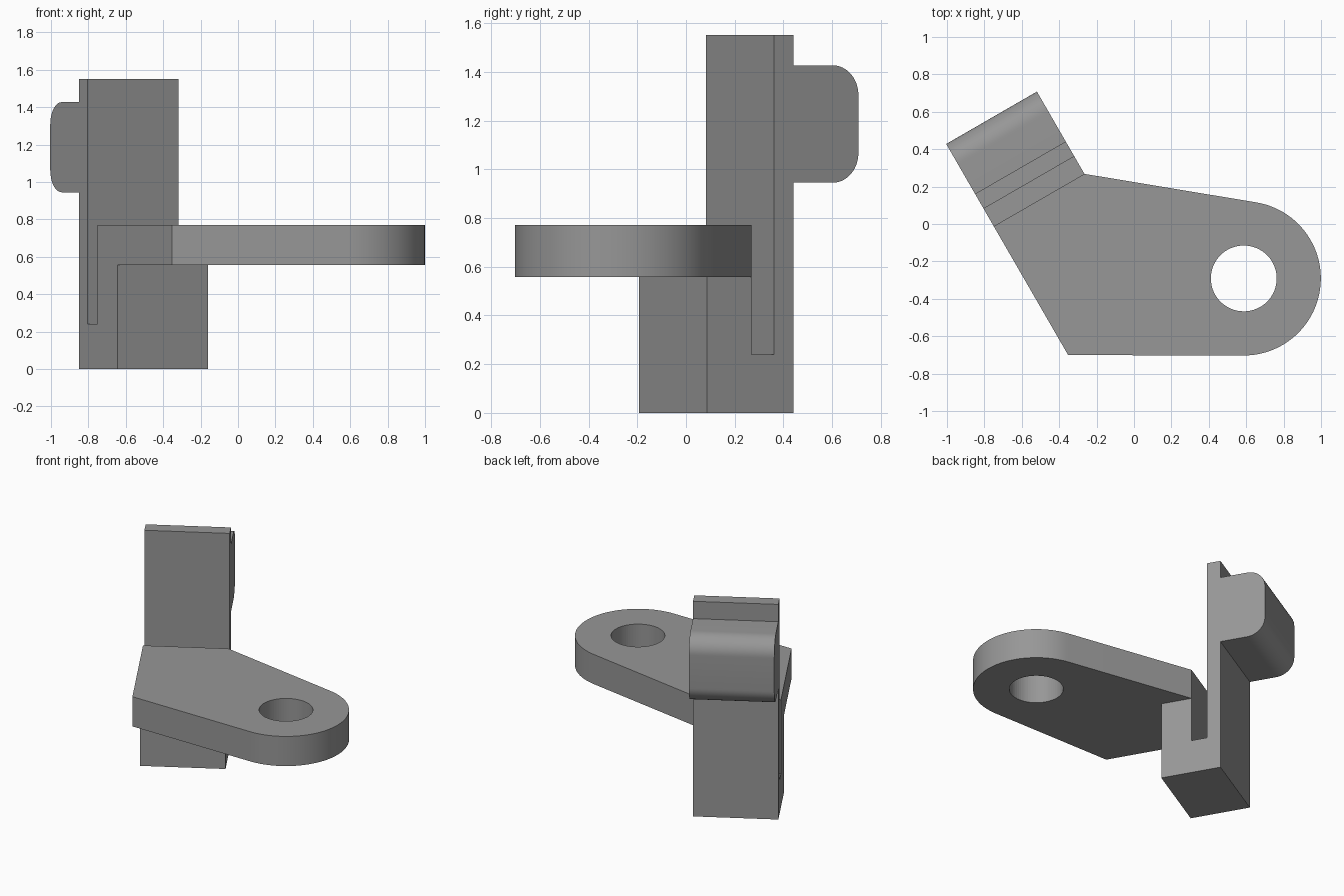
import bpy, bmesh, math
from mathutils import Vector

if "Cube" in bpy.data.objects:
    bpy.data.objects.remove(bpy.data.objects["Cube"])

grey = bpy.data.materials.new("mid grey")
grey.diffuse_color = (0.31, 0.31, 0.31, 1)
grey.use_nodes = True
grey.node_tree.nodes["Principled BSDF"].inputs["Base Color"].default_value = grey.diffuse_color

# Bracket axes: OUT points away from the plate, WIDE runs across its edge
CORNER = Vector((-0.75, -0.012, 0))
OUT = Vector((-0.5, math.sqrt(0.75), 0))
WIDE = Vector((math.sqrt(0.75), 0.5, 0))
UP = Vector((0, 0, 1))
WIDTH = 0.56


def prism(name, points, direction):
    """Extrude a closed outline along a direction."""
    bm = bmesh.new()
    face = bm.faces.new([bm.verts.new(p) for p in points])
    side = bmesh.ops.extrude_face_region(bm, geom=[face], use_keep_orig=True)
    moved = [g for g in side["geom"] if isinstance(g, bmesh.types.BMVert)]
    bmesh.ops.translate(bm, verts=moved, vec=direction)
    bmesh.ops.recalc_face_normals(bm, faces=bm.faces)
    mesh = bpy.data.meshes.new(name)
    bm.to_mesh(mesh)
    bm.free()
    mesh.materials.append(grey)
    obj = bpy.data.objects.new(name, mesh)
    bpy.context.collection.objects.link(obj)
    return obj


def arc(cx, cy, r, start, end, steps):
    return [(cx + r * math.cos(math.radians(start + (end - start) * i / steps)),
             cy + r * math.sin(math.radians(start + (end - start) * i / steps)))
            for i in range(steps + 1)]


def smooth(obj):
    bpy.ops.object.select_all(action='DESELECT')
    obj.select_set(True)
    bpy.context.view_layer.objects.active = obj
    bpy.ops.object.shade_smooth_by_angle(angle=math.radians(30))


# Mounting plate: rounded end, tapered back edge, slanted end at the bracket
CX, CY, Z0, Z1 = 0.587, -0.291, 0.557, 0.771
back = CORNER + WIDE * WIDTH
outline = [(-0.352, -0.701)] + arc(CX, CY, 0.412, -90, 80.5, 48)
outline += [(back.x, back.y), (CORNER.x, CORNER.y)]
plate = prism("mounting_plate", [(x, y, Z0) for x, y in outline], UP * (Z1 - Z0))

# Bolt hole through the plate
circle = arc(CX, CY, 0.176, 0, 360, 64)[:-1]
cutter = prism("hole_cutter", [(x, y, Z0 - 0.1) for x, y in circle], UP * 0.5)
cutter.hide_render = True
cutter.hide_viewport = True
cut = plate.modifiers.new("bolt hole", 'BOOLEAN')
cut.operation = 'DIFFERENCE'
cut.solver = 'EXACT'
cut.object = cutter
smooth(plate)

# Slotted bracket: foot under the plate, slot, upright wall and rounded lug
R, LUG, LOW, HIGH = 0.122, 0.508, 0.945, 1.427
profile = [(-0.21, 0), (0.2, 0), (0.2, LOW)]
profile += arc(LUG - R, LOW + R, R, -90, 0, 12)
profile += arc(LUG - R, HIGH - R, R, 0, 90, 12)
profile += [(0.2, HIGH), (0.2, 1.552), (0.108, 1.552), (0.108, 0.24),
            (0, 0.24), (0, Z0), (-0.21, Z0)]
bracket = prism("slotted_bracket",
                [CORNER + OUT * s + UP * z for s, z in profile], WIDE * WIDTH)
smooth(bracket)
